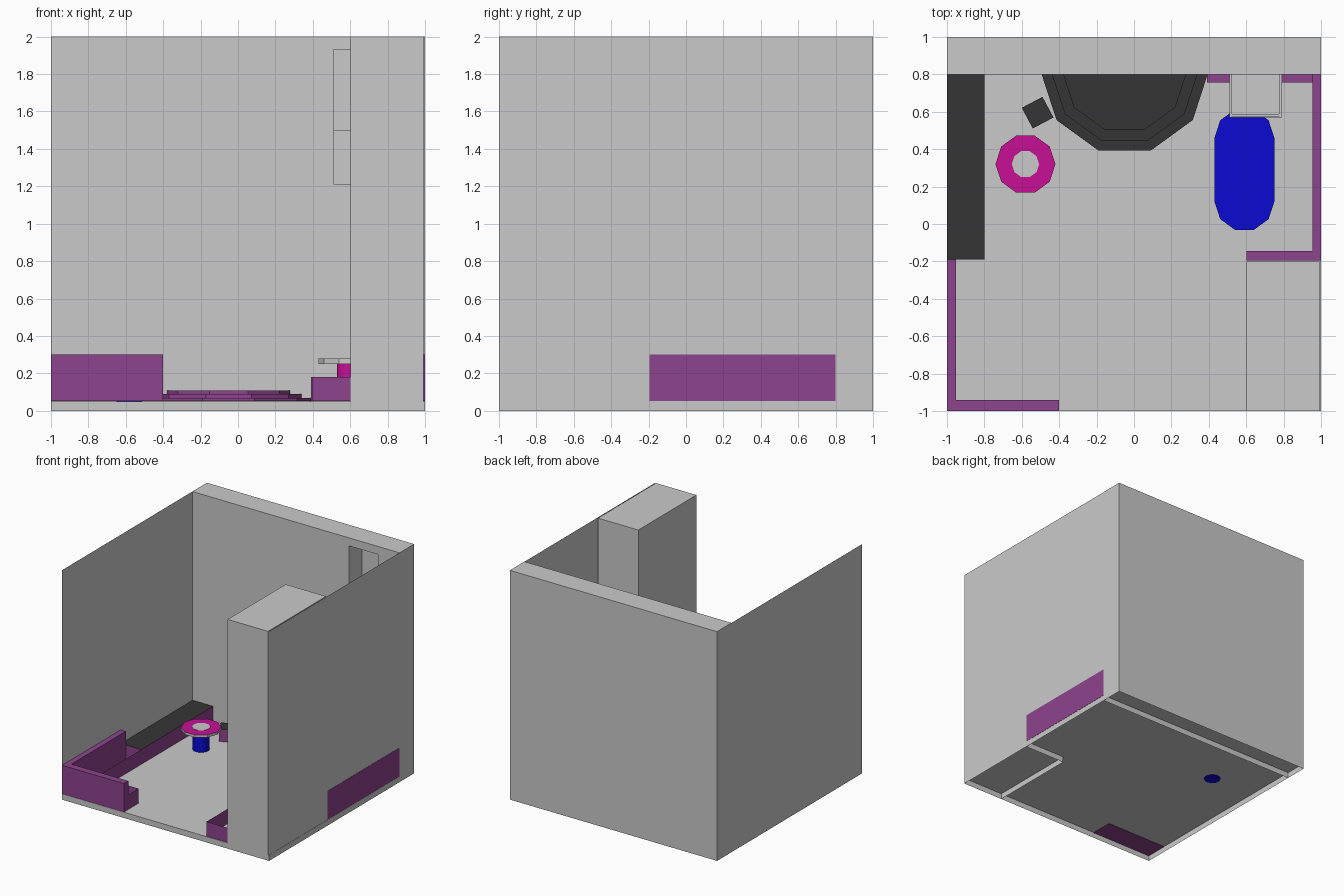
import bpy, bmesh
from math import pi, cos, sin, radians
from mathutils import Matrix, Vector

cube = bpy.data.objects.get("Cube")
if cube:
    bpy.data.objects.remove(cube, do_unlink=True)


def material(name, rgb):
    m = bpy.data.materials.new(name)
    m.use_nodes = True
    m.diffuse_color = (*rgb, 1)
    m.node_tree.nodes["Principled BSDF"].inputs["Base Color"].default_value = (*rgb, 1)
    return m


grey = material("plaster grey", (0.59, 0.59, 0.59))
purple = material("purple upholstery", (0.27, 0.057, 0.27))
black = material("charcoal", (0.036, 0.036, 0.036))
blue = material("blue", (0.003, 0.003, 0.65))
pink = material("magenta", (0.57, 0.005, 0.30))


def finish(name, bm, body, top=None):
    """Make the object; faces that look up get the top material."""
    bm.normal_update()
    mesh = bpy.data.meshes.new(name)
    mesh.materials.append(body)
    if top:
        mesh.materials.append(top)
        for f in bm.faces:
            f.material_index = int(f.normal.z > 0.9)
    bm.to_mesh(mesh)
    bm.free()
    ob = bpy.data.objects.new(name, mesh)
    bpy.context.collection.objects.link(ob)
    return ob


def prism(name, points, z0, z1, body, top=None):
    """Extrude a flat outline from z0 up to z1."""
    bm = bmesh.new()
    face = bm.faces.new([bm.verts.new((x, y, z0)) for x, y in points])
    up = bmesh.ops.extrude_face_region(bm, geom=[face])["geom"]
    moved = [v for v in up if isinstance(v, bmesh.types.BMVert)]
    bmesh.ops.translate(bm, verts=moved, vec=(0, 0, z1 - z0))
    bmesh.ops.recalc_face_normals(bm, faces=bm.faces)
    return finish(name, bm, body, top)


def box(name, x0, x1, y0, y1, z0, z1, body, top=None):
    return prism(name, [(x0, y0), (x1, y0), (x1, y1), (x0, y1)], z0, z1, body, top)


def sheet(name, path, z0, z1, mat, closed=False):
    """Upright panel without thickness that follows a path on the floor."""
    bm = bmesh.new()
    low = [bm.verts.new((x, y, z0)) for x, y in path]
    high = [bm.verts.new((x, y, z1)) for x, y in path]
    n = len(path)
    for i in range(n if closed else n - 1):
        j = (i + 1) % n
        bm.faces.new((low[i], low[j], high[j], high[i]))
    return finish(name, bm, mat)


def ring(cx, cy, r, sides=10):
    return [(cx + r * cos(2 * pi * i / sides), cy + r * sin(2 * pi * i / sides))
            for i in range(sides)]


FLOOR, LOW, SEAT, BACK = 0.05, 0.052, 0.18, 0.3

# Floor: plate with a skirt, hollow below, with ribs under wall and pillar
bm = bmesh.new()
bm.faces.new([bm.verts.new((x, y, FLOOR)) for x, y in ((-1, -1), (1, -1), (1, 1), (-1, 1))])
finish("floor_plate", bm, grey)
sheet("floor_skirt", [(-1, -1), (1, -1), (1, 1), (-1, 1)], 0, FLOOR, grey, True)
sheet("back_rib", [(-1, 0.8), (1, 0.8)], 0, FLOOR, grey)
sheet("pillar_rib", [(0.6, -1), (0.6, -0.2), (1, -0.2)], 0, FLOOR, grey)

# Walls and pillar
back_wall = box("back_wall", -1, 1, 0.8, 1, FLOOR, 2, grey)
sheet("right_wall", [(-1, -1), (-1, 0.8)], FLOOR, 2, grey)
sheet("left_wall", [(0.998, 0.8), (0.998, -1)], FLOOR, 2, grey)
box("pillar", 0.6, 0.99, -1, -0.2, FLOOR, 2, grey)

# Niche in the back wall
cutter = box("niche_cutter", 0.51, 0.79, 0.7, 0.98, 1.5, 1.93, grey)
cutter.hide_render = True
cutter.hide_set(True)
cut = back_wall.modifiers.new("niche", "BOOLEAN")
cut.object = cutter
cut.solver = "EXACT"

# Balcony tray below the niche
box("balcony_floor", 0.51, 0.79, 0.57, 0.8, 1.21, 1.25, grey)
for side, x in (("right", 0.51), ("left", 0.775)):
    box("balcony_side_" + side, x, x + 0.015, 0.57, 0.8, 1.25, 1.5, grey)
box("balcony_front", 0.525, 0.775, 0.575, 0.588, 1.25, 1.5, grey)

# Corner sofa at the front: backrests, hollow seat and its base
box("corner_sofa_back_side", -0.998, -0.95, -1, -0.19, LOW, BACK, purple)
box("corner_sofa_back_front", -0.95, -0.4, -1, -0.94, LOW, BACK, purple)
sheet("corner_sofa_seat", [(-0.4, -0.94), (-0.4, -0.8), (-0.8, -0.8), (-0.8, -0.19)],
      LOW, SEAT, purple)
box("corner_sofa_base", -0.998, -0.4, -0.998, -0.8, 0.046, 0.049, purple)

# Bar counter along the side wall
box("bar_counter", -0.998, -0.8, -0.19, 0.8, LOW, SEAT, purple, black)

# Booth on the other side: backrests and seat front
box("booth_back_side", 0.955, 1.0, -0.195, 0.8, LOW, BACK, purple)
box("booth_back_front", 0.6, 0.955, -0.195, -0.145, LOW, BACK, purple)
box("booth_back_rear", 0.39, 0.955, 0.755, 0.8, LOW, SEAT, purple)
sheet("booth_seat", [(0.84, -0.145), (0.84, 0.755)], LOW, SEAT, purple)

# Hollow seat beside the pillar
sheet("pillar_seat", [(0.6, -0.998), (0.395, -0.998), (0.395, -0.2), (0.6, -0.2)],
      LOW, SEAT, purple)

# Stepped stage against the back wall
for i, r in enumerate((0.45, 0.395, 0.335)):
    pts = [p for p in ring(-0.05, 0.82, r) if p[1] < 0.83]
    prism("stage_step_%d" % (i + 1), pts, LOW if i == 0 else FLOOR + 0.02 * i,
          FLOOR + 0.02 * (i + 1), purple, black)

# Turned stool
stool = box("stool", -0.0625, 0.0625, -0.0625, 0.0625, LOW, 0.16, purple, black)
stool.data.transform(Matrix.Translation(Vector((-0.515, 0.595, 0))) @ Matrix.Rotation(radians(28), 4, "Z"))

# Round table: blue stem, grey top with a magenta ring around a grey disc
prism("round_table_stem", ring(-0.58, 0.32, 0.068, 16), 0.045, 0.22, blue)
prism("round_table_top", ring(-0.58, 0.32, 0.16), 0.22, 0.242, grey, pink)
prism("round_table_disc", ring(-0.58, 0.32, 0.073), 0.242, 0.245, grey)

# Long table: stretched ten-sided top on two legs
ends = [(x, y + (0.17 if i <= 5 else -0.17)) for i, (x, y) in enumerate(ring(0.59, 0.29, 0.16))]
ends.insert(0, (0.75, 0.12))
ends.insert(7, (0.43, 0.12))
prism("long_table_top", ends, 0.25, 0.28, grey, blue)
for side, y in (("front", 0.11), ("rear", 0.47)):
    prism("long_table_leg_" + side, ring(0.59, y, 0.06, 16), LOW, 0.25, pink)
